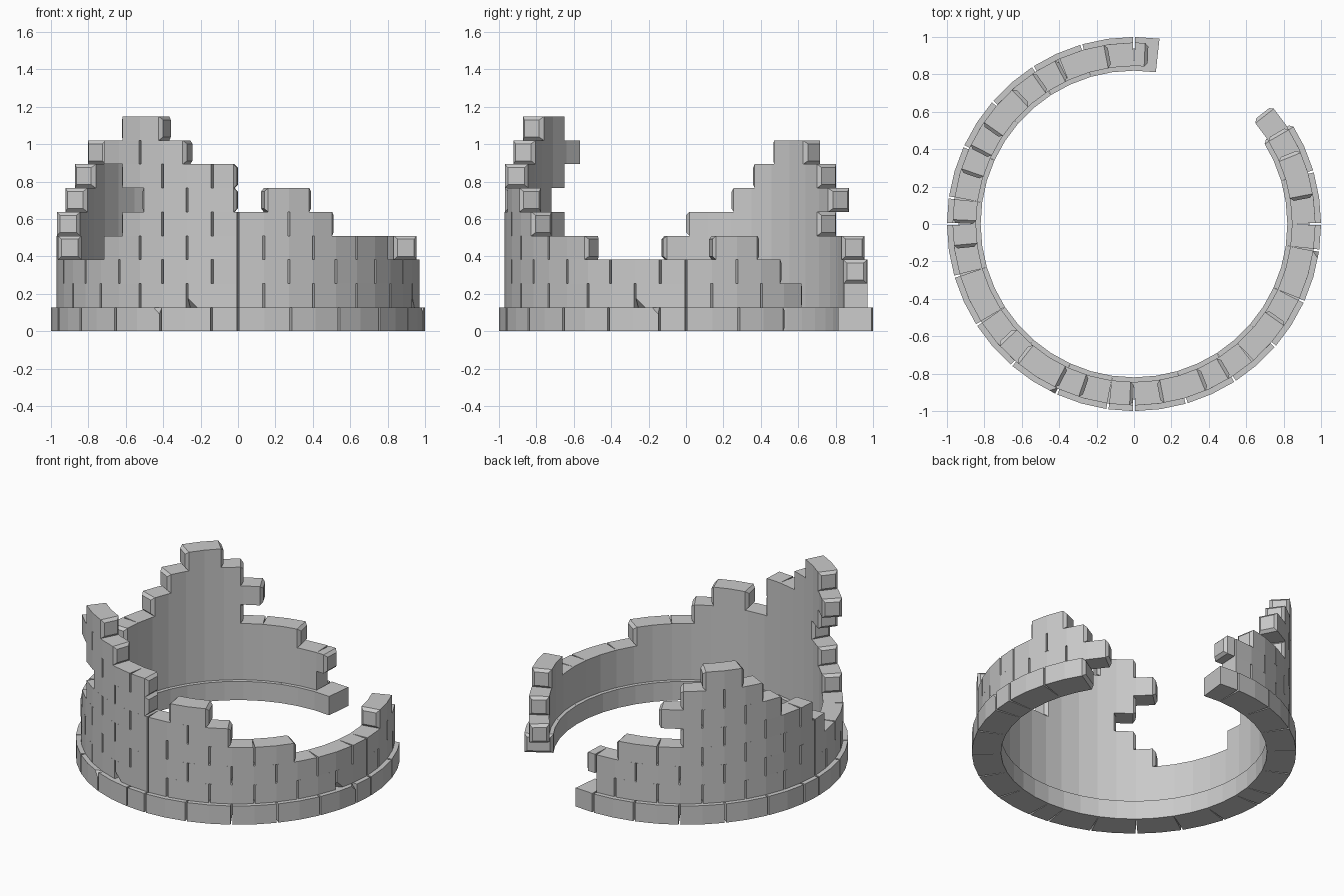
import bpy
import bmesh
from math import sin, cos, pi

if "Cube" in bpy.data.objects:
    bpy.data.objects.remove(bpy.data.objects["Cube"], do_unlink=True)

stone = bpy.data.materials.new("grey stone")
stone.use_nodes = True
stone.diffuse_color = (0.59, 0.59, 0.59, 1)
stone.node_tree.nodes["Principled BSDF"].inputs["Base Color"].default_value = (0.59, 0.59, 0.59, 1)

HEIGHT = 0.1275     # height of one course
PER_QUARTER = 11    # half stones in a quarter turn
STEP = pi / 2 / PER_QUARTER
NOTCH = 0.006       # each stone narrows a little towards its outer face

# Surviving stretches of each course, bottom up, in half stones
# counted anticlockwise from the front (a full turn is 44)
COURSES = [
    [(21, 59)],
    [(22, 60)],
    [(21.4, 59)],
    [(23, 34), (38, 51), (56, 58)],
    [(26, 33), (39, 48)],
    [(25, 31), (40, 44), (45, 47)],
    [(26, 30), (39, 44)],
    [(27, 29), (38, 42)],
    [(39, 41)],
]
# Knocked-off stone corners: (course, first half stone) -> (far end, top, size)
BROKEN = {(0, 39): (1, 1, 0.035), (0, 52): (1, 1, 0.035),
          (1, 42): (0, 0, 0.05), (1, 53): (0, 0, 0.05)}


def is_joint(k, course):
    """Every quarter starts with a joint; odd courses begin with a half stone."""
    j = k % PER_QUARTER
    return j == 0 or j % 2 == course % 2


def point(radius, angle, z):
    return (radius * sin(angle), -radius * cos(angle), z)


def add_stone(target, course, start, end, free_start, free_end):
    """One wall stone, bent at its middle, with worn edges on its open ends."""
    bm = bmesh.new()
    inner, outer = (0.82, 1.0) if course == 0 else (0.845, 0.97)
    z0, z1 = course * HEIGHT, (course + 1) * HEIGHT
    stops = [start, (start + end) / 2, end] if end - start > 1.2 else [start, end]
    rings = []
    for i, k in enumerate(stops):
        a = k * STEP
        pull = NOTCH if i == 0 else -NOTCH if i == len(stops) - 1 else 0
        rings.append([bm.verts.new(p) for p in (
            point(inner, a, z0), point(outer, a + pull, z0),
            point(outer, a + pull, z1), point(inner, a, z1))])
    for r, s in zip(rings, rings[1:]):
        for i in range(4):
            n = (i + 1) % 4
            bm.faces.new((r[i], r[n], s[n], s[i]))
    caps = [bm.faces.new(rings[0]), bm.faces.new(rings[-1])]
    bmesh.ops.recalc_face_normals(bm, faces=bm.faces)

    broken = BROKEN.get((course, start))
    if broken:
        far, top, size = broken
        corner = rings[-1 if far else 0][2 if top else 1]
        bmesh.ops.bevel(bm, geom=[corner], offset=size, segments=1,
                        affect='VERTICES', profile=0.5)
    else:
        edges = set()
        for cap, free in zip(caps, (free_start, free_end)):
            if free:
                edges.update(cap.edges)
        if edges:
            bmesh.ops.bevel(bm, geom=list(edges), offset=0.018, segments=1,
                            affect='EDGES', profile=0.5)

    # Append the finished stone to its course
    copies = {v: target.verts.new(v.co) for v in bm.verts}
    for f in bm.faces:
        target.faces.new([copies[v] for v in f.verts])
    bm.free()


for course, stretches in enumerate(COURSES):
    bm = bmesh.new()
    for first, last in stretches:
        inside = [k for k in range(int(first) + 1, last) if is_joint(k, course)]
        joints = [first] + inside + [last]
        for a, b in zip(joints, joints[1:]):
            worn = course > 1
            add_stone(bm, course, a, b, worn and a == first, b == last)
    name = "foundation_course" if course == 0 else f"wall_course_{course}"
    mesh = bpy.data.meshes.new(name)
    bm.to_mesh(mesh)
    bm.free()
    mesh.materials.append(stone)
    bpy.context.collection.objects.link(bpy.data.objects.new(name, mesh))
